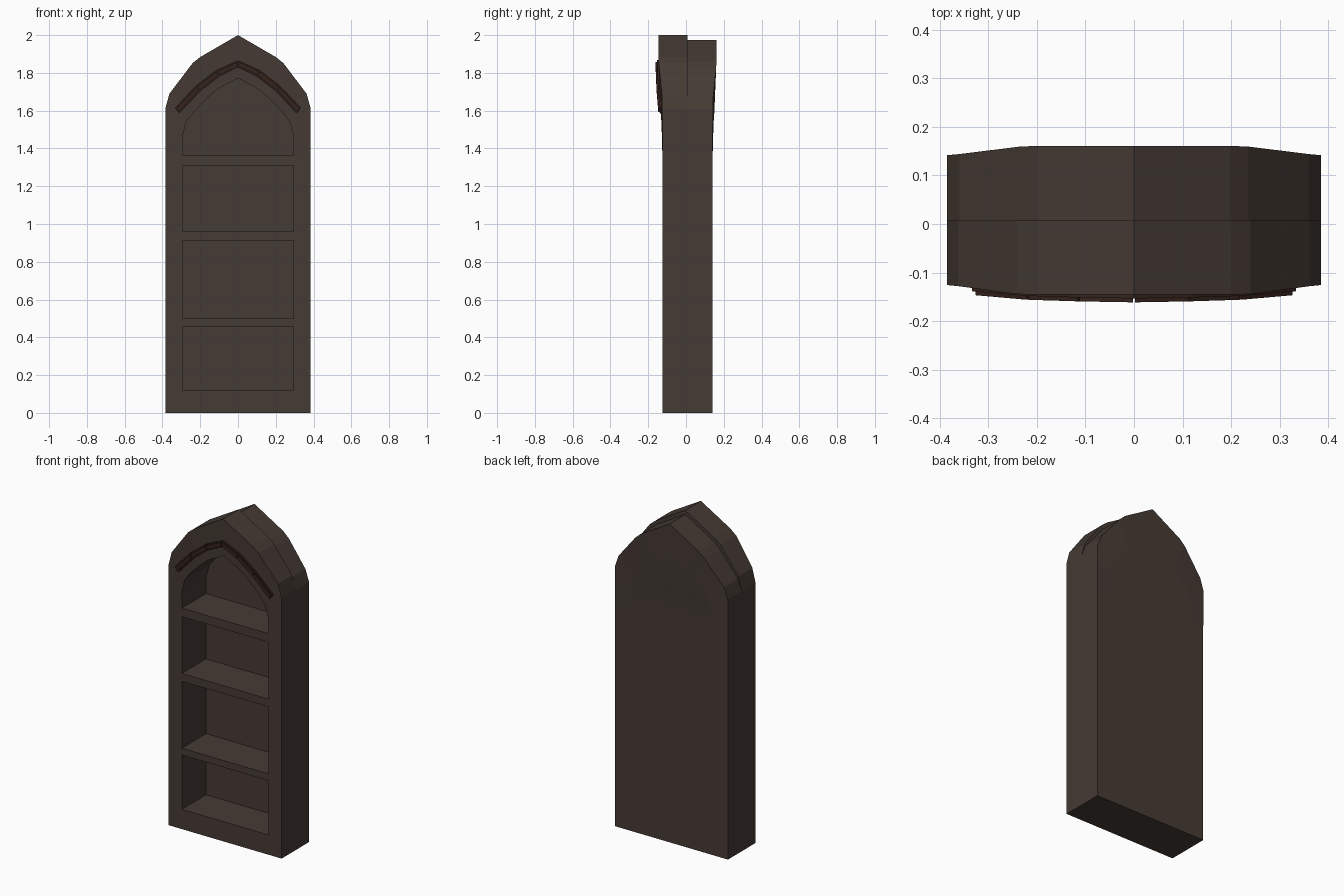
import bpy, bmesh

if "Cube" in bpy.data.objects:
    bpy.data.objects.remove(bpy.data.objects["Cube"])

def material(name, rgb):
    m = bpy.data.materials.new(name)
    m.diffuse_color = (*rgb, 1)
    m.use_nodes = True
    m.node_tree.nodes["Principled BSDF"].inputs["Base Color"].default_value = m.diffuse_color
    return m

WOOD = material("dark_wood", (0.060, 0.043, 0.034))
TRIM = material("trim_wood", (0.036, 0.017, 0.012))

def make(name, verts, faces, mat):
    me = bpy.data.meshes.new(name)
    me.from_pydata(verts, [], faces)
    bm = bmesh.new()
    bm.from_mesh(me)
    bmesh.ops.recalc_face_normals(bm, faces=bm.faces)
    bm.to_mesh(me)
    bm.free()
    me.materials.append(mat)
    ob = bpy.data.objects.new(name, me)
    bpy.context.collection.objects.link(ob)
    return ob

def flare(x, z):
    """The faces swell outward gently towards the arch."""
    fz = min(max((z - 1.37) / 0.49, 0), 1)
    fx = min(max((0.40 - abs(x)) / 0.16, 0), 1)
    return 0.02 * fz * fx

def front(x, z):
    return -0.125 - flare(x, z)

def back(x, z):
    return 0.141 + flare(x, z)

# Half profiles, from the floor up to the apex
outer = [(.385, 0), (.385, 1.36), (.385, 1.5), (.385, 1.61),
         (.363, 1.69), (.24, 1.852), (.2, 1.884), (0, 2)]
rear = [(.385, 0), (.385, 1.36), (.385, 1.5), (.385, 1.605),
        (.36, 1.675), (.235, 1.826), (.198, 1.859), (0, 1.975)]
inner = [(.295, 0), (.295, 1.36), (.295, 1.464), (.272, 1.545),
         (.235, 1.592), (.17, 1.66), (.106, 1.715), (0, 1.772)]
SEAM, CAVITY = 0.008, 0.11

def rail(profile, depth):
    full = profile + [(-x, z) for x, z in reversed(profile[:-1])]
    return [(x, depth(x, z), z) for x, z in full]

# Carcass: rails from the cavity back, around the outside, to the back panel
rails = [rail(inner, lambda x, z: CAVITY), rail(inner, front), rail(outer, front),
         rail(outer, lambda x, z: SEAM), rail(rear, lambda x, z: SEAM),
         rail(rear, back), rail(inner, back)]
n = len(rails[0])
verts = [v for r in rails for v in r]
faces = []
for r in range(len(rails) - 1):
    for i in range(n - 1):
        a, b = r * n + i, (r + 1) * n + i
        faces.append((a, a + 1, b + 1, b))
for base in (0, (len(rails) - 1) * n):          # cavity back and rear panel
    for i in range(n // 2):
        j = n - 1 - i
        q = [base + i, base + i + 1, base + j - 1, base + j]
        faces.append(tuple(dict.fromkeys(q)))
faces.append((2 * n, 3 * n - 1, 6 * n - 1, 5 * n))   # underside
make("bookcase_carcass", verts, faces, WOOD)

# Plinth and shelves, flush with the front
def shelf(name, z0, z1):
    w, y0, y1 = 0.295, -0.125, CAVITY
    v = [(-w, y1, z0), (w, y1, z0), (w, y0, z0), (-w, y0, z0),
         (-w, y0, z1), (w, y0, z1), (w, y1, z1), (-w, y1, z1)]
    f = [(3, 2, 5, 4), (4, 5, 6, 7)]
    if z0 > 0:
        f.append((0, 1, 2, 3))
    make(name, v, f, WOOD)

shelf("plinth", 0, 0.122)
for k, (z0, z1) in enumerate([(.457, .499), (.912, .96), (1.31, 1.363)]):
    shelf(f"shelf_{k + 1}", z0, z1)

# Arch moulding: a continuous base strip with separate bars on top
path = [(-.322, 1.6), (-.212, 1.717), (-.107, 1.798), (0, 1.848),
        (.107, 1.798), (.212, 1.717), (.322, 1.6)]

def strip(name, points, half, proud):
    v, f = [], []
    for x, z in points:
        s = min(max(x / 0.1, -1), 1)             # mitred at the apex
        dx, dz = 0.6 * s * half, (1 - 0.2 * abs(s)) * half
        y = front(x, z)
        for sign, yy in ((1, y + .008), (1, y - proud), (-1, y - proud), (-1, y + .008)):
            v.append((x + sign * dx, yy, z + sign * dz))
    for i in range(len(points) - 1):
        for k in range(4):
            a, b = 4 * i + k, 4 * i + (k + 1) % 4
            f.append((a, b, b + 4, a + 4))
    e = 4 * (len(points) - 1)
    f += [(0, 1, 2, 3), (e, e + 1, e + 2, e + 3)]
    make(name, v, f, TRIM)

strip("arch_moulding_base", path, 0.019, 0.009)
for k in range(len(path) - 1):
    (x0, z0), (x1, z1) = path[k], path[k + 1]
    g = 0.02                                     # small gap between bars
    a = (x0 + (x1 - x0) * g, z0 + (z1 - z0) * g)
    b = (x1 - (x1 - x0) * g, z1 - (z1 - z0) * g)
    strip(f"arch_moulding_bar_{k + 1}", [a, b], 0.012, 0.017)
